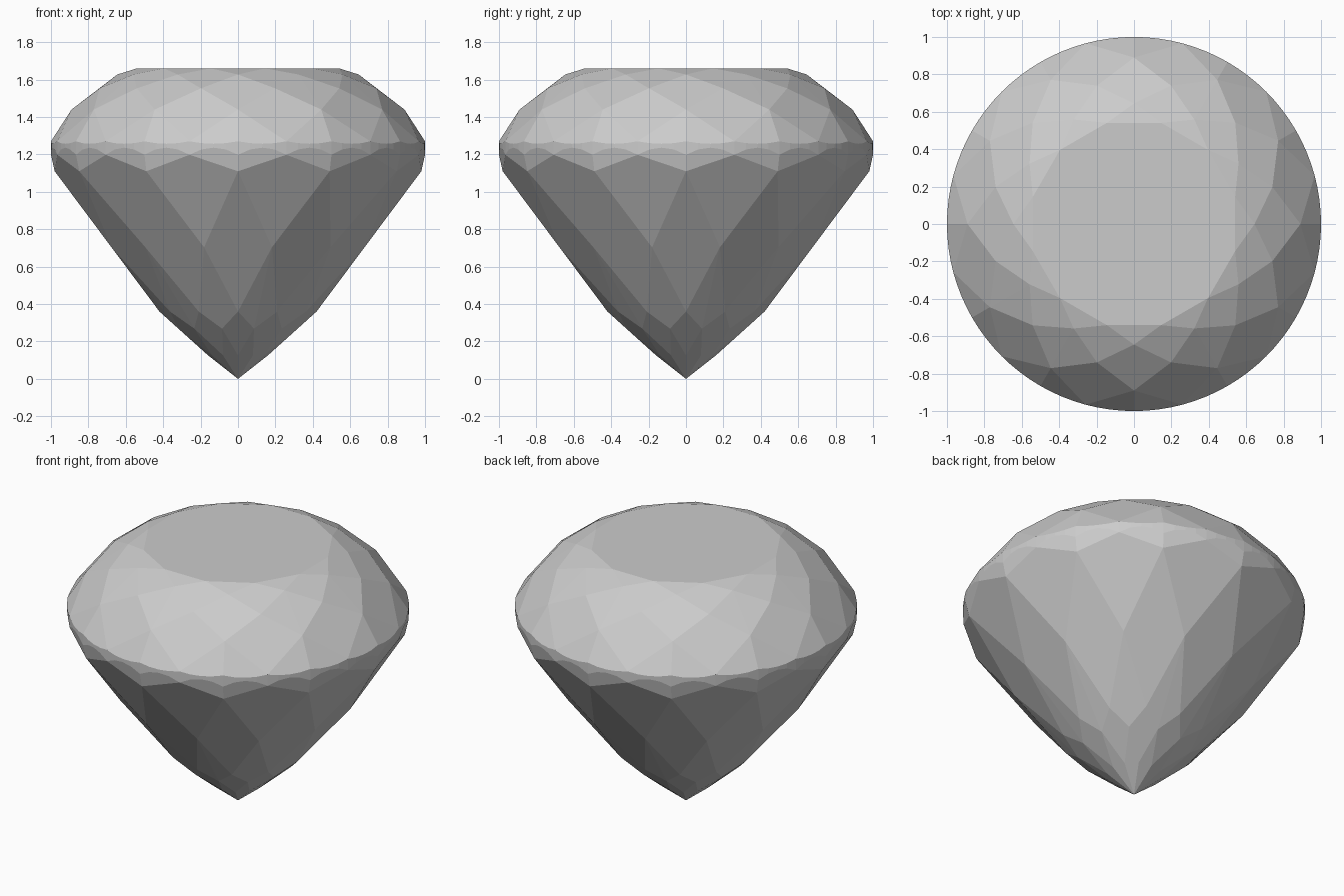
import bpy, bmesh
from math import sin, cos, radians

if "Cube" in bpy.data.objects:
    bpy.data.objects.remove(bpy.data.objects["Cube"])

N = 12                       # twelve-fold brilliant cut
HALF = cos(radians(15))      # radial foreshortening between neighbouring rings
QUART = cos(radians(7.5))
bm = bmesh.new()


def point(angle, r, z):
    a = radians(angle)
    bm.verts.new((r * cos(a), r * sin(a), z))


def ring(offset, r, z):
    for i in range(N):
        point(offset + i * 360 / N, r, z)


def on_line(a, b, r):
    """Height at radius r on the straight profile through a and b."""
    return a[1] + (b[1] - a[1]) * (r - a[0]) / (b[0] - a[0])


# Crown: table, star tips, upper kites, bezel tips
table, bezel = (0.56, 1.66), (0.89, 1.44)
star = (0.645, 1.625)
kite = (0.766, on_line(star, bezel, 0.766 * HALF))
star = (star[0], on_line(table, kite, star[0] * HALF))
ring(15, *table)
ring(0, *star)
ring(15, *kite)
ring(0, *bezel)
crown_z = on_line(kite, (bezel[0] * HALF, bezel[1]), 1.0)

# Pavilion: upper tips, long kites, lower tips, culet kites, point
upper, lower, tip = (0.98, 1.11), (0.42, 0.36), (0.16, 0.125)
long_kite = (0.70, on_line(upper, lower, 0.70 * HALF))
culet_kite = (0.33, on_line(lower, tip, 0.33 * HALF))
tip = (tip[0], on_line((0, 0), culet_kite, tip[0] * HALF))
ring(0, *upper)
ring(15, *long_kite)
ring(0, *lower)
ring(15, *culet_kite)
ring(0, *tip)
point(0, 0, 0)
pav_z = on_line(long_kite, (upper[0] * HALF, upper[1]), 1.0)

# Round girdle with scalloped edges where the 24 girdle facets meet it
SEG = 96
for i in range(SEG):
    a = i * 360 / SEG
    d = cos(radians(a % 15 - 7.5))
    point(a, 1, on_line((bezel[0] * QUART, bezel[1]), (QUART, crown_z), d))
    point(a, 1, on_line((upper[0] * QUART, upper[1]), (QUART, pav_z), d))

# Facets: the stone is convex, so its hull gives every facet
bmesh.ops.convex_hull(bm, input=bm.verts[:])
bmesh.ops.dissolve_limit(bm, angle_limit=radians(0.6),
                         verts=bm.verts[:], edges=bm.edges[:])
bmesh.ops.recalc_face_normals(bm, faces=bm.faces[:])

mesh = bpy.data.meshes.new("gemstone")
bm.to_mesh(mesh)
bm.free()
gem = bpy.data.objects.new("gemstone", mesh)
bpy.context.collection.objects.link(gem)
